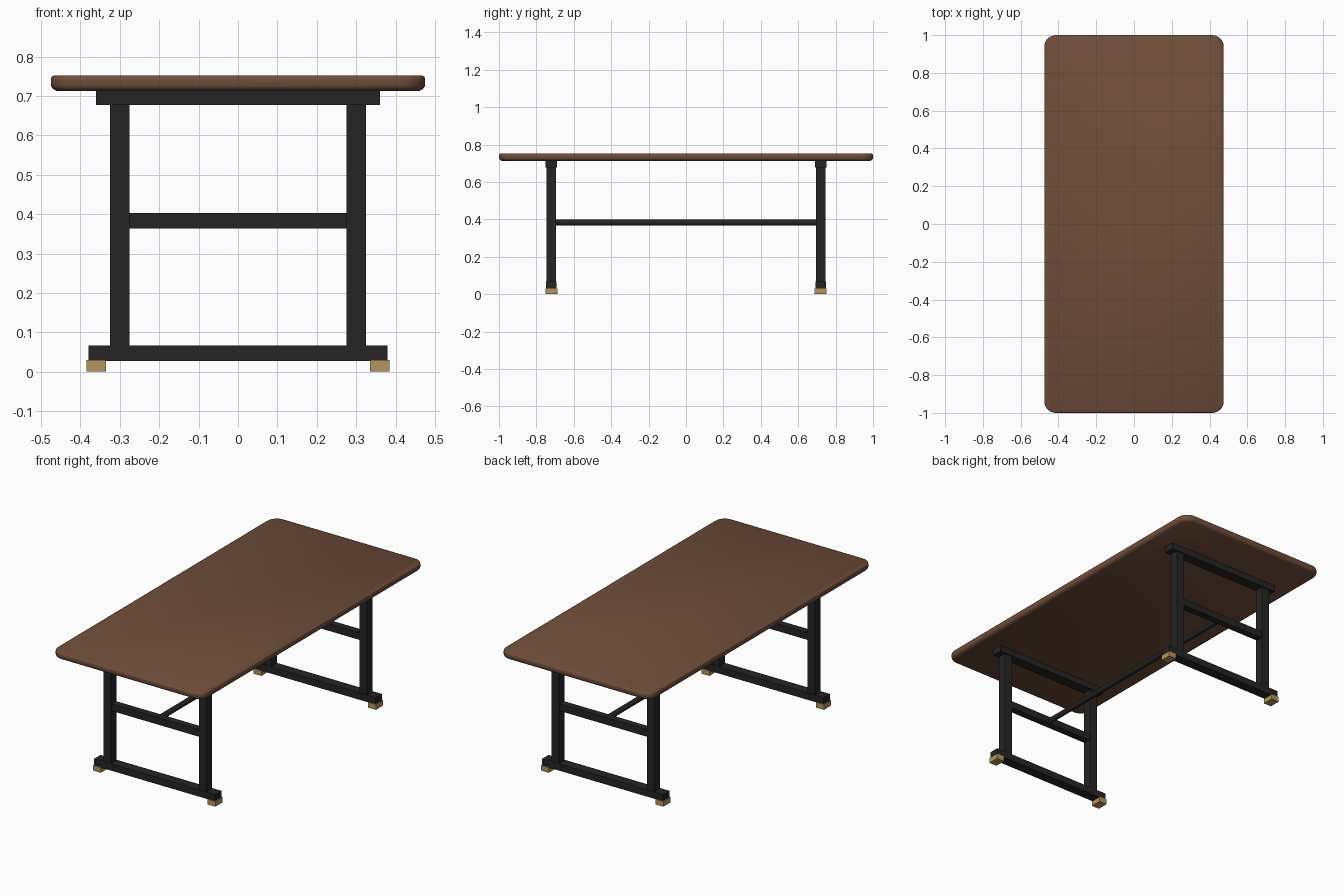
import bpy
import bmesh
from math import cos, sin, pi

old = bpy.data.objects.get("Cube")
if old:
    bpy.data.objects.remove(old, do_unlink=True)


def make_material(name, rgb):
    mat = bpy.data.materials.new(name)
    mat.use_nodes = True
    color = (*rgb, 1.0)
    mat.diffuse_color = color
    mat.node_tree.nodes["Principled BSDF"].inputs["Base Color"].default_value = color
    return mat


wood = make_material("walnut brown", (0.16, 0.075, 0.042))
metal = make_material("black metal", (0.018, 0.018, 0.018))
brass = make_material("brass", (0.46, 0.30, 0.11))


def finish(name, bm, mat, smooth=False):
    bmesh.ops.recalc_face_normals(bm, faces=bm.faces)
    for face in bm.faces:
        face.smooth = smooth
    mesh = bpy.data.meshes.new(name)
    bm.to_mesh(mesh)
    bm.free()
    mesh.materials.append(mat)
    obj = bpy.data.objects.new(name, mesh)
    bpy.context.collection.objects.link(obj)
    return obj


def box(name, center, size, mat):
    bm = bmesh.new()
    bmesh.ops.create_cube(bm, size=1)
    bmesh.ops.scale(bm, vec=size, verts=bm.verts)
    bmesh.ops.translate(bm, vec=center, verts=bm.verts)
    return finish(name, bm, mat)


def rounded_ring(bm, half_x, half_y, radius, z, steps=8):
    ring = []
    corners = [(1, 1), (-1, 1), (-1, -1), (1, -1)]
    for quarter, (sx, sy) in enumerate(corners):
        for i in range(steps + 1):
            a = (quarter + i / steps) * pi / 2
            ring.append(bm.verts.new((sx * (half_x - radius) + radius * cos(a),
                                      sy * (half_y - radius) + radius * sin(a), z)))
    return ring


# Table top: rounded slab with softened rims, lofted from (inset, height) rings
bm = bmesh.new()
profile = [(0.014, 0.713), (0.004, 0.719), (0, 0.726),
           (0, 0.743), (0.002, 0.749), (0.007, 0.752)]
rings = [rounded_ring(bm, 0.475 - d, 1 - d, 0.062 - d, z) for d, z in profile]
for low, high in zip(rings, rings[1:]):
    for i in range(len(low)):
        j = (i + 1) % len(low)
        bm.faces.new((low[i], low[j], high[j], high[i]))
bm.faces.new(rings[0])
bm.faces.new(rings[-1])
finish("table_top", bm, wood, smooth=True)

# Two end frames
for end, sy in (("front", -1), ("back", 1)):
    y = sy * 0.72
    box(end + "_top_rail", (0, y, 0.696), (0.72, 0.06, 0.038), metal)
    box(end + "_middle_rail", (0, y, 0.383), (0.55, 0.04, 0.04), metal)
    box(end + "_foot_bar", (0, y, 0.047), (0.76, 0.056, 0.039), metal)
    for side, sx in (("left", 1), ("right", -1)):
        box(f"{end}_{side}_leg", (sx * 0.3, y, 0.372), (0.049, 0.05, 0.614), metal)
        box(f"{end}_{side}_foot_pad", (sx * 0.36, y, 0.015), (0.049, 0.064, 0.03), brass)

# Long round stretcher joining the end frames
bpy.ops.mesh.primitive_cylinder_add(vertices=24, radius=0.015, depth=1.42,
                                    location=(0, 0, 0.383), rotation=(pi / 2, 0, 0))
stretcher = bpy.context.object
stretcher.name = "stretcher"
stretcher.data.materials.append(metal)
bpy.ops.object.shade_smooth_by_angle()
